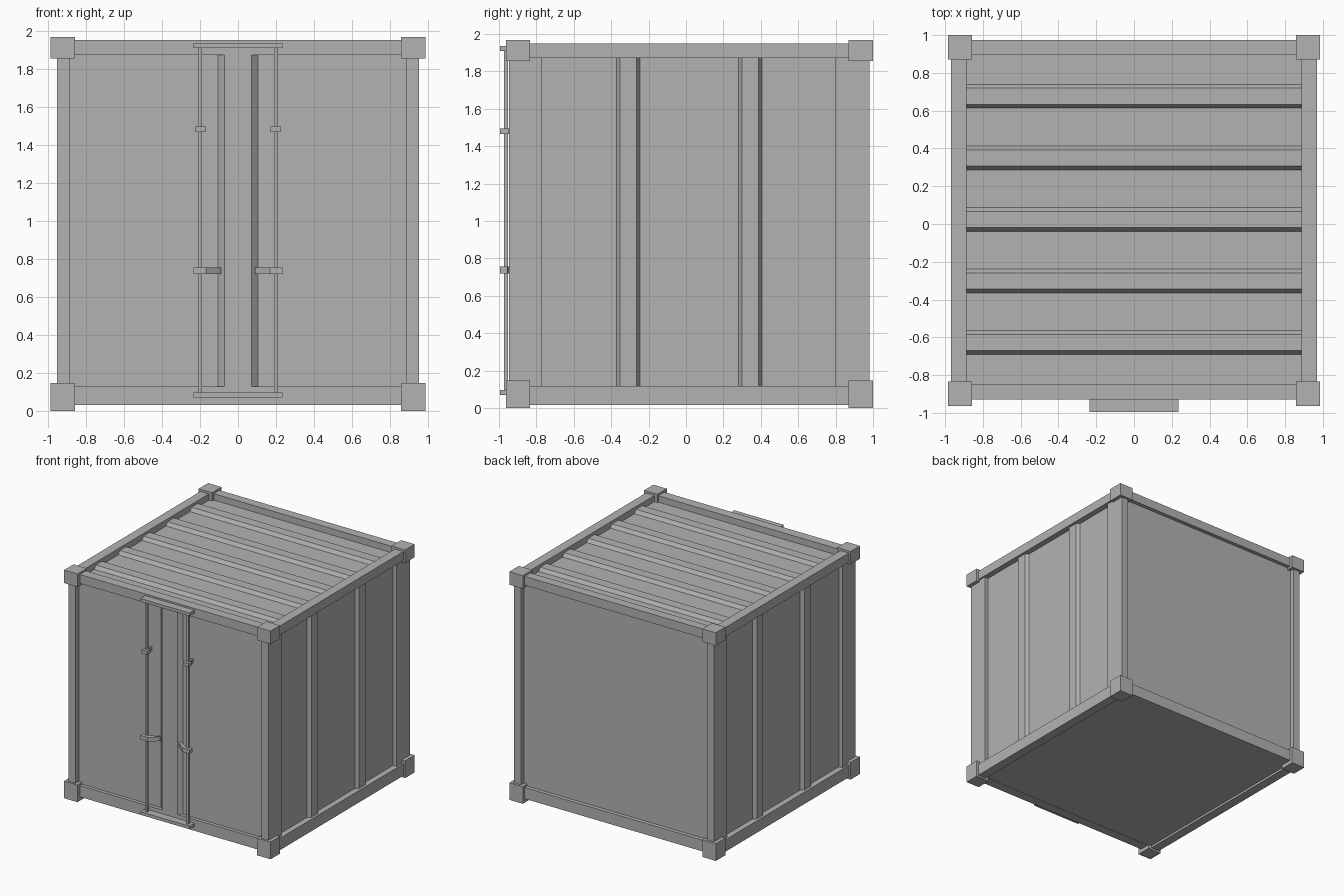
import bpy

cube = bpy.data.objects.get("Cube")
if cube:
    bpy.data.objects.remove(cube, do_unlink=True)

GREY = (0.45, 0.45, 0.45, 1)
paint = bpy.data.materials.new("grey_paint")
paint.use_nodes = True
paint.diffuse_color = GREY
paint.node_tree.nodes["Principled BSDF"].inputs["Base Color"].default_value = GREY


def prism(name, outline, low, high, axis="z"):
    """Extrude a 2D outline: (x, y) along z, or (y, z) along x."""
    def place(p, h):
        return (p[0], p[1], h) if axis == "z" else (h, p[0], p[1])
    n = len(outline)
    verts = [place(p, h) for h in (low, high) for p in outline]
    faces = [list(range(n))[::-1], list(range(n, 2 * n))]
    faces += [(i, (i + 1) % n, (i + 1) % n + n, i + n) for i in range(n)]
    mesh = bpy.data.meshes.new(name)
    mesh.from_pydata(verts, [], faces)
    # Keep normals pointing outward for either winding
    area = sum(a[0] * b[1] - b[0] * a[1] for a, b in zip(outline, outline[1:] + outline[:1]))
    if area < 0:
        mesh.flip_normals()
    mesh.materials.append(paint)
    obj = bpy.data.objects.new(name, mesh)
    bpy.context.collection.objects.link(obj)
    return obj


def box(name, x, y, z):
    return prism(name, [(x[0], y[0]), (x[1], y[0]), (x[1], y[1]), (x[0], y[1])], *z)


def ridges(start, end, base, top, centres, half, slope):
    """Profile line with a trapezoid ridge at each centre."""
    line = [(start, base)]
    for c in centres:
        line += [(c - half, base), (c - half + slope, top),
                 (c + half - slope, top), (c + half, base)]
    return line + [(end, base)]


def span(side, a, b):
    return sorted((side * a, side * b))


for side, label in ((1, "left"), (-1, "right")):
    # Corner posts and corner blocks
    for end, post_y, block_y in (("front", (-0.947, -0.77), (-0.963, -0.835)),
                                 ("back", (0.80, 0.98), (0.87, 1.0))):
        box(f"{end}_{label}_post", span(side, 0.887, 0.953), post_y, (0.06, 1.92))
        for level, z in (("bottom", (0, 0.148)), ("top", (1.855, 1.967))):
            box(f"{end}_{label}_{level}_corner_block", span(side, 0.857, 0.985), block_y, z)

    # Side rails
    for level, z in (("bottom", (0.016, 0.118)), ("top", (1.87, 1.949))):
        box(f"{label}_{level}_side_rail", span(side, 0.887, 0.968), (-0.85, 0.9), z)

    # Side wall with two vertical ridges
    wall = ridges(-0.8, 0.85, 0.918, 0.946, (-0.308, 0.343), 0.063, 0.019)
    wall += [(0.85, 0.86), (-0.8, 0.86)]
    prism(f"{label}_side_wall", [(side * x, y) for y, x in wall], 0.1, 1.89)

    # Locking rod with guide bracket and folded handle
    box(f"{label}_lock_rod", span(side, 0.188, 0.208), (-0.972, -0.951), (0.09, 1.92))
    box(f"{label}_rod_guide", span(side, 0.171, 0.226), (-0.995, -0.95), (1.466, 1.495))
    box(f"{label}_rod_guide_arm", span(side, 0.188, 0.208), (-0.96, -0.89), (1.466, 1.495))
    handle = [(0.235, -0.995), (0.168, -0.995), (0.09, -0.935), (0.09, -0.91),
              (0.168, -0.955), (0.235, -0.955)]
    prism(f"{label}_door_handle", [(side * x, y) for x, y in handle], 0.72, 0.755)

# End rails
for end, y in (("front", (-0.93, -0.847)), ("back", (0.894, 0.973))):
    for level, z in (("bottom", (0.033, 0.13)), ("top", (1.873, 1.95))):
        box(f"{end}_{level}_rail", (-0.9, 0.9), y, z)

# Doors with a central raised seam
door = ridges(-0.9, 0.9, -0.9, -0.93, (0,), 0.105, 0.033)
prism("front_doors", door + [(0.9, -0.86), (-0.9, -0.86)], 0.12, 1.89)
for level, z in (("bottom", (0.07, 0.097)), ("top", (1.908, 1.935))):
    box(f"{level}_rod_plate", (-0.235, 0.235), (-0.995, -0.925), z)

# Back wall, floor and ridged roof
box("back_wall", (-0.9, 0.9), (0.88, 0.94), (0.1, 1.89))
box("floor", (-0.9, 0.9), (-0.86, 0.91), (0.035, 0.1))
roof_centres = [-0.628 + i * 0.326 for i in range(5)]
roof = ridges(-0.86, 0.91, 1.895, 1.925, roof_centres, 0.063, 0.02)
prism("roof", roof + [(0.91, 1.86), (-0.86, 1.86)], -0.9, 0.9, axis="x")
